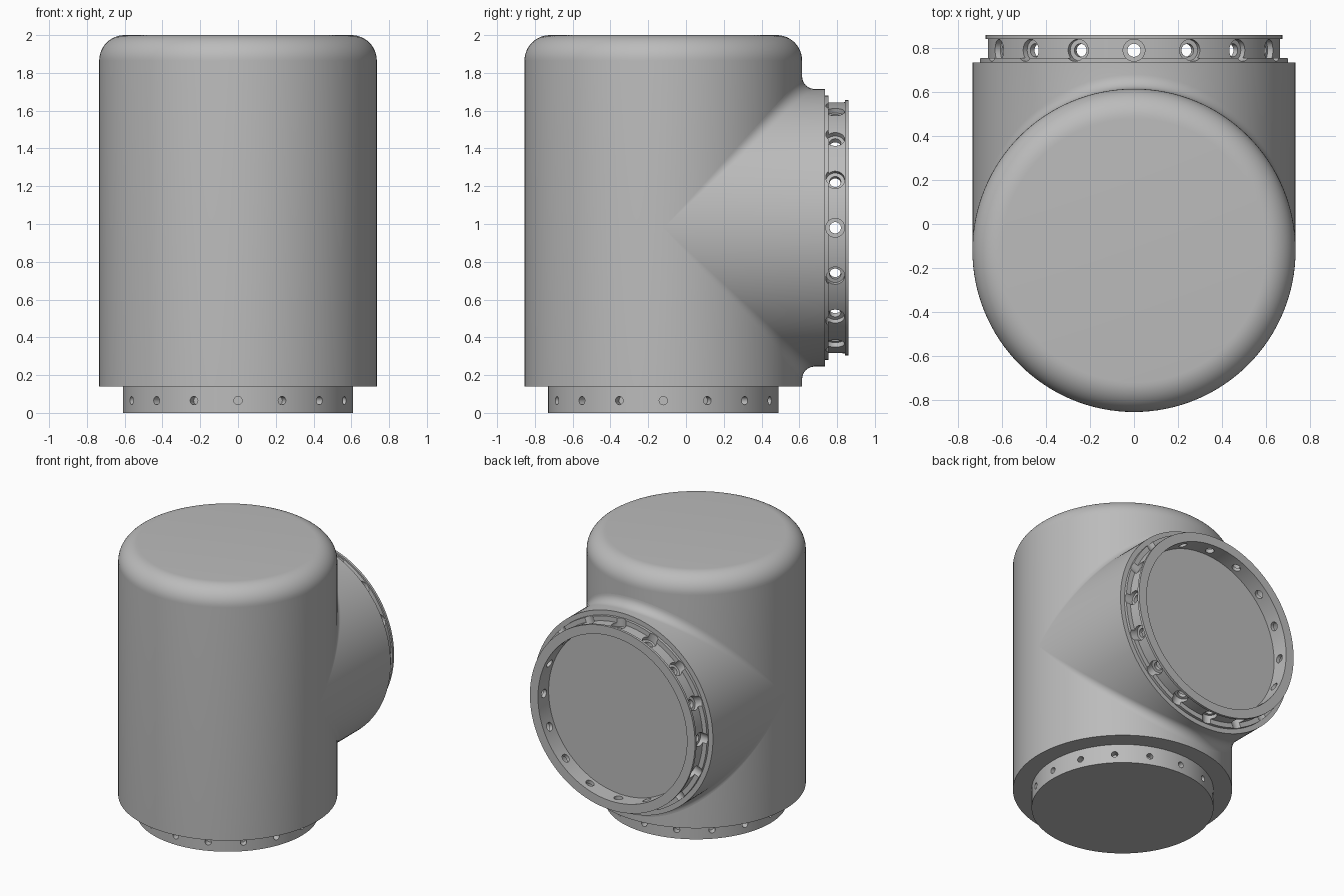
import bpy, bmesh
from math import sin, cos, pi, radians
from mathutils import Matrix, Vector

if "Cube" in bpy.data.objects:
    bpy.data.objects.remove(bpy.data.objects["Cube"])

R, FILLET = 0.735, 0.065          # shared tube radius and blend radius
AXIS_Y, AXIS_Z = -0.12, 0.98      # vertical tube axis and side port axis
SEG, HOLES = 128, 16

grey = bpy.data.materials.new("plain grey")
grey.use_nodes = True
grey.diffuse_color = (0.5, 0.5, 0.5, 1)
grey.node_tree.nodes["Principled BSDF"].inputs["Base Color"].default_value = (0.5, 0.5, 0.5, 1)

UPRIGHT = Matrix.Translation((0, AXIS_Y, 0))
BACKWARD = Matrix.Translation((0, 0, AXIS_Z)) @ Matrix.Rotation(-pi / 2, 4, 'X')


def skin(bm, rings, loop=False):
    """Join neighbouring closed rings of points with quads."""
    rows = [[bm.verts.new(p) for p in ring] for ring in rings]
    for a, b in zip(rows, rows[1:] + (rows[:1] if loop else [])):
        for i in range(len(a)):
            j = (i + 1) % len(a)
            bm.faces.new((a[i], a[j], b[j], b[i]))


def lathe(bm, profile, matrix, seg=SEG, loop=False):
    """Turn (radius, height) points about the local z axis."""
    skin(bm, [[matrix @ Vector((r * sin(2 * pi * i / seg), r * cos(2 * pi * i / seg), h))
               for i in range(seg)] for r, h in profile], loop)


def finish(name, bm):
    bmesh.ops.remove_doubles(bm, verts=bm.verts, dist=1e-5)
    bmesh.ops.recalc_face_normals(bm, faces=bm.faces)
    mesh = bpy.data.meshes.new(name)
    bm.to_mesh(mesh)
    bm.free()
    mesh.materials.append(grey)
    obj = bpy.data.objects.new(name, mesh)
    bpy.context.collection.objects.link(obj)
    return obj


def turned(name, profile, matrix, loop=False):
    bm = bmesh.new()
    lathe(bm, profile, matrix, loop=loop)
    return finish(name, bm)


def smooth(obj):
    bpy.ops.object.select_all(action='DESELECT')
    obj.select_set(True)
    bpy.context.view_layer.objects.active = obj
    bpy.ops.object.shade_smooth_by_angle(angle=radians(30))


def drill(obj, profile, matrix, height):
    """Cut a circle of radial holes with the given stepped profile."""
    bm = bmesh.new()
    for k in range(HOLES):
        turn = Matrix.Rotation(2 * pi * k / HOLES, 4, 'Z')
        lathe(bm, profile, matrix @ Matrix.Translation((0, 0, height)) @ turn
              @ Matrix.Rotation(pi / 2, 4, 'Y'), 24)
    cutter = finish("hole_cutter", bm)
    cutter.hide_render = True
    mod = obj.modifiers.new("holes", 'BOOLEAN')
    mod.operation, mod.solver, mod.object = 'DIFFERENCE', 'EXACT', cutter
    bpy.context.view_layer.objects.active = obj
    bpy.ops.object.modifier_apply(modifier=mod.name)
    bpy.data.objects.remove(cutter)


# Main vertical tube with rounded top edge
edge = 0.135
rounded = [(R - edge + edge * cos(a), 2 - edge + edge * sin(a))
           for a in (pi / 2 * i / 12 for i in range(13))]
body = turned("main_body", [(0, 0.14), (R, 0.14)] + rounded + [(0, 2)], UPRIGHT)
smooth(body)

# Narrow base spigot with blind holes
base = turned("base_spigot", [(0, 0), (0.61, 0), (0.61, 0.2), (0, 0.2)], UPRIGHT)
drill(base, [(0, 0.56), (0.022, 0.56), (0.022, 0.7), (0, 0.7)], UPRIGHT, 0.065)
smooth(base)

# Side port: rolling-ball blend from the main tube, then straight to the end
angles = [2 * pi * i / SEG for i in range(SEG)]
rings = []
for step in range(9):
    s = pi / 2 * step / 8
    ring = []
    for t in angles:
        c = cos(t)
        centre = Vector((sin(t), abs(c), c)) * (R + FILLET)
        # normal swings from the main tube's to the port's
        n1, n2 = Vector((sin(t), abs(c), 0)), Vector((sin(t), 0, c))
        spread = n1.angle(n2)
        f = s / (pi / 2)
        if spread > 1e-4:
            n = (n1 * sin((1 - f) * spread) + n2 * sin(f * spread)) / sin(spread)
        else:
            n = n1
        ring.append(centre - n * FILLET + Vector((0, AXIS_Y, AXIS_Z)))
    rings.append(ring)
for r in (R, 0):
    rings.append([Vector((r * sin(t), 0.735, AXIS_Z + r * cos(t))) for t in angles])
bm = bmesh.new()
skin(bm, rings)
port = finish("side_port", bm)
smooth(port)

# Hollow flange ring with a shallow groove and counterbored through holes
flange = turned("port_flange", [
    (0.61, 0.72), (0.7, 0.72), (0.7, 0.755), (0.665, 0.755),
    (0.665, 0.842), (0.676, 0.842), (0.676, 0.86), (0.61, 0.86)], BACKWARD, loop=True)
drill(flange, [(0, 0.55), (0.03, 0.55), (0.03, 0.637), (0.05, 0.637),
               (0.05, 0.8), (0, 0.8)], BACKWARD, 0.79)
smooth(flange)
